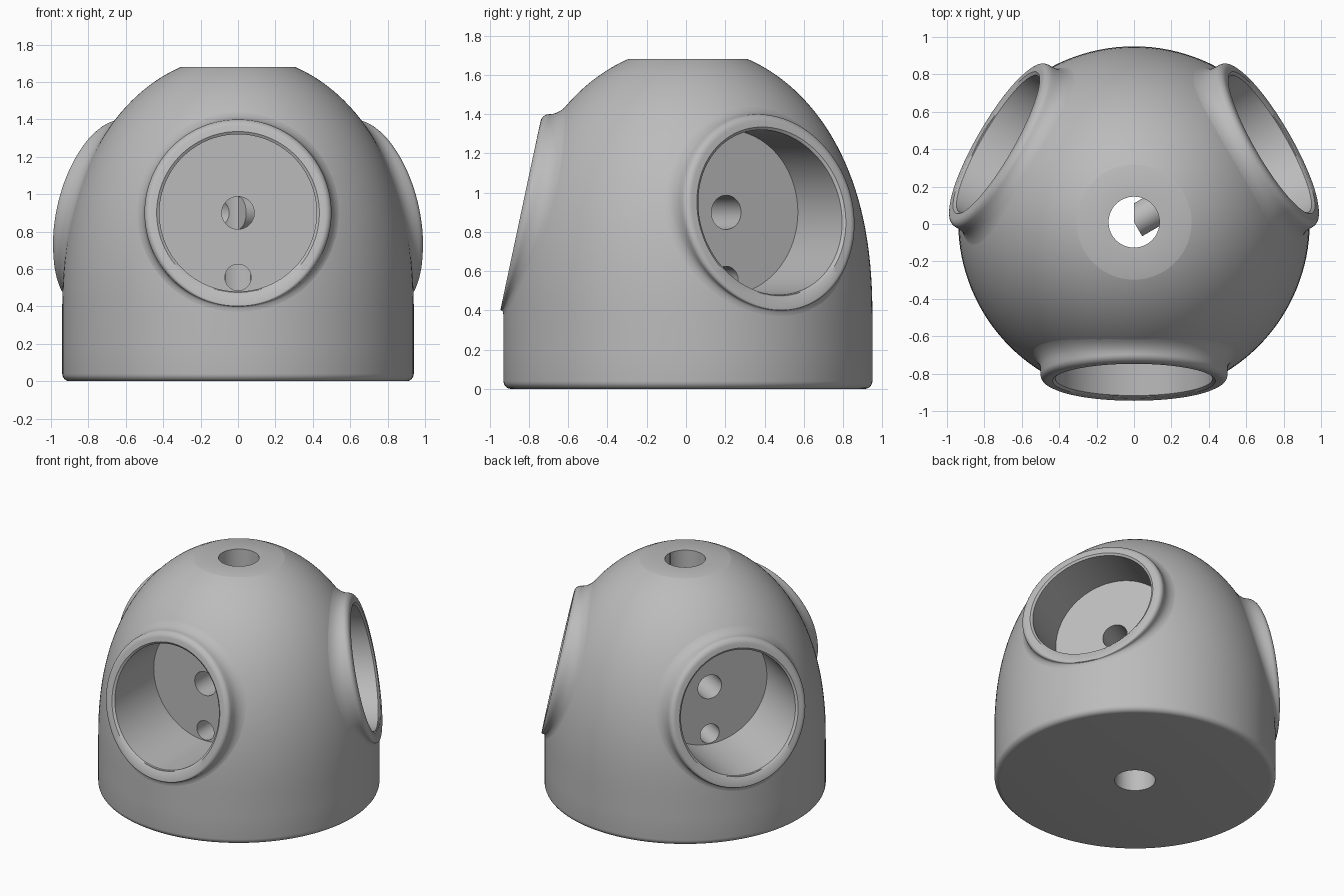
import bpy, bmesh, math
from mathutils import Vector

cube = bpy.data.objects.get("Cube")
if cube:
    bpy.data.objects.remove(cube)

CY = 0.01            # housing axis position in y
R, TOP = 0.94, 1.68  # housing radius and height
PORT_Z, FLOOR = 0.9, 0.39
PORT_ANGLES = [math.radians(a) for a in (-90, 30, 150)]

grey = bpy.data.materials.new("light_grey")
grey.use_nodes = True
grey.diffuse_color = (0.5, 0.5, 0.5, 1)
grey.node_tree.nodes["Principled BSDF"].inputs["Base Color"].default_value = grey.diffuse_color


def dome_radius(z):
    """Radius of the housing at height z."""
    t = max(0, (z - 0.35) / 1.395)
    return R * math.sqrt(max(0, 1 - t ** 2.35))


def make_object(name, bm):
    bmesh.ops.recalc_face_normals(bm, faces=bm.faces)
    mesh = bpy.data.meshes.new(name)
    bm.to_mesh(mesh)
    bm.free()
    mesh.materials.append(grey)
    obj = bpy.data.objects.new(name, mesh)
    bpy.context.collection.objects.link(obj)
    obj.location.y = CY
    return obj


def select_only(obj):
    bpy.ops.object.select_all(action='DESELECT')
    obj.select_set(True)
    bpy.context.view_layer.objects.active = obj


def smooth(obj):
    select_only(obj)
    bpy.ops.object.shade_smooth_by_angle(angle=math.radians(35))


# Housing: revolved profile with rounded foot, domed top and small flat crown
profile = [(0, 0)]
for i in range(7):
    a = math.pi / 2 * i / 6
    profile.append((R - 0.04 + 0.04 * math.sin(a), 0.04 - 0.04 * math.cos(a)))
profile += [(R, 0.2)]
for i in range(37):
    z = 0.35 + (TOP - 0.35) * math.sin(math.pi / 2 * i / 36)
    profile.append((dome_radius(z), z))
profile.append((0, TOP))

bm = bmesh.new()
verts = [bm.verts.new((r, 0, z)) for r, z in profile]
edges = [bm.edges.new(pair) for pair in zip(verts, verts[1:])]
bmesh.ops.spin(bm, geom=verts + edges, cent=(0, 0, 0), axis=(0, 0, 1),
               angle=math.tau, steps=128, use_duplicate=False)
bmesh.ops.remove_doubles(bm, verts=bm.verts, dist=0.0001)
housing = make_object("housing", bm)


def cut(radius, start, end, z, angle=None):
    """Drill the housing vertically, or radially outward at an angle."""
    mid = (start + end) / 2
    if angle is None:
        loc, rot = (0, CY, mid), (0, 0, 0)
    else:
        loc = (mid * math.cos(angle), CY + mid * math.sin(angle), z)
        rot = (0, math.pi / 2, angle)
    bpy.ops.mesh.primitive_cylinder_add(vertices=96, radius=radius, depth=end - start,
                                        location=loc, rotation=rot)
    cutter = bpy.context.object
    cutter.name = "hole_cutter"
    cutter.hide_render = True
    mod = housing.modifiers.new("hole", 'BOOLEAN')
    mod.operation, mod.solver, mod.object = 'DIFFERENCE', 'EXACT', cutter
    select_only(housing)
    bpy.ops.object.modifier_apply(modifier=mod.name)
    bpy.data.objects.remove(cutter)


# Central shaft, three sockets, and two cable holes in each socket floor
cut(0.136, -0.5, 2.2, 0)
for angle in PORT_ANGLES:
    cut(0.425, FLOOR, 1.3, PORT_Z, angle)
    cut(0.087, 0, 0.5, PORT_Z, angle)
    cut(0.07, 0, 0.5, 0.555, angle)
smooth(housing)


def rim_section(a):
    """Closed rim cross-section as (radius, depth) at angle a round the socket."""
    def surface(r):
        u, z = r * math.cos(a), PORT_Z + r * math.sin(a)
        return math.sqrt(max(0, dome_radius(z) ** 2 - u * u))

    def face(r):
        return 0.85 - math.tan(math.radians(12)) * r * math.sin(a)

    ring = 0.5
    gap = face(ring) - surface(ring)
    fillet, bevel = min(0.06, 0.55 * gap), min(0.035, 0.4 * gap)
    pts = []
    # Fillet from the dome into the rim wall
    start = Vector((ring + 0.055, surface(ring + 0.055) - 0.002))
    corner = Vector((ring, surface(ring)))
    end = Vector((ring, surface(ring) + fillet))
    for i in range(7):
        t = i / 6
        pts.append(start * (1 - t) ** 2 + corner * 2 * t * (1 - t) + end * t * t)
    # Rounded outer lip
    for i in range(7):
        b = math.pi / 2 * i / 6
        r = ring - bevel * (1 - math.cos(b))
        pts.append((r, face(r) - bevel * (1 - math.sin(b))))
    # Flat face, inner chamfer, socket wall and hidden back
    pts += [(0.435, face(0.435)), (0.42, face(0.42) - 0.012),
            (0.42, FLOOR + 0.002), (0.43, FLOOR + 0.002),
            (0.47, surface(0.47) - 0.06)]
    return pts


# Raised rims lofted round each slanted socket mouth
for name, angle in zip(("front_rim", "back_left_rim", "back_right_rim"), PORT_ANGLES):
    out = Vector((math.cos(angle), math.sin(angle), 0))
    side = Vector((-out.y, out.x, 0))
    bm = bmesh.new()
    loops = []
    for i in range(128):
        a = math.tau * i / 128
        loops.append([bm.verts.new(out * d + side * r * math.cos(a)
                                   + Vector((0, 0, PORT_Z + r * math.sin(a))))
                      for r, d in rim_section(a)])
    for i, loop in enumerate(loops):
        after = loops[(i + 1) % len(loops)]
        for j in range(len(loop)):
            k = (j + 1) % len(loop)
            bm.faces.new((loop[j], loop[k], after[k], after[j]))
    smooth(make_object(name, bm))
